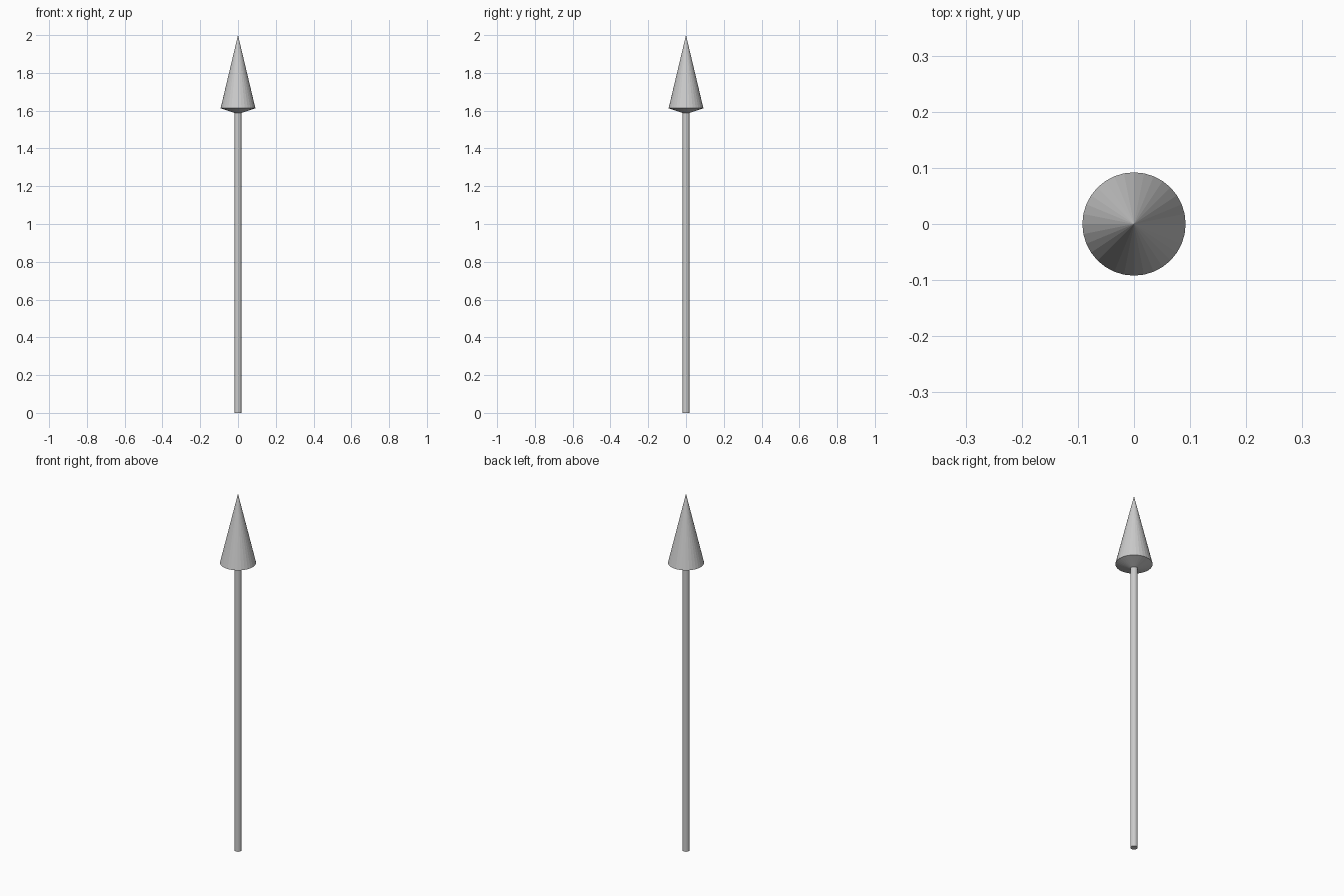
import bpy, bmesh
from math import cos, sin, tau

if "Cube" in bpy.data.objects:
    bpy.data.objects.remove(bpy.data.objects["Cube"])

SIDES = 32
SHAFT_R = 0.0185
HEAD_R = 0.092
NECK_Z = 1.588   # where the shaft meets the head
RIM_Z = 1.613    # widest ring of the head


def lathe(name, profile):
    """Revolve (radius, z) points about z; radius 0 makes a single pole."""
    bm = bmesh.new()
    rings = []
    for r, z in profile:
        n = SIDES if r > 0 else 1
        rings.append([bm.verts.new((r * cos(tau * i / SIDES), r * sin(tau * i / SIDES), z))
                      for i in range(n)])
    for low, high in zip(rings, rings[1:]):
        for i in range(SIDES):
            j = (i + 1) % SIDES
            corners = [low[i % len(low)], low[j % len(low)],
                       high[j % len(high)], high[i % len(high)]]
            bm.faces.new(list(dict.fromkeys(corners)))
    bmesh.ops.recalc_face_normals(bm, faces=bm.faces)
    mesh = bpy.data.meshes.new(name)
    bm.to_mesh(mesh)
    bm.free()
    obj = bpy.data.objects.new(name, mesh)
    bpy.context.collection.objects.link(obj)
    return obj


# Thin rod, closed at the foot
lathe("shaft", [(0, 0), (SHAFT_R, 0), (SHAFT_R, NECK_Z)])

# Pointed head with a shallow tapered underside
lathe("arrow_head", [(SHAFT_R, NECK_Z), (HEAD_R, RIM_Z), (0, 2.0)])
